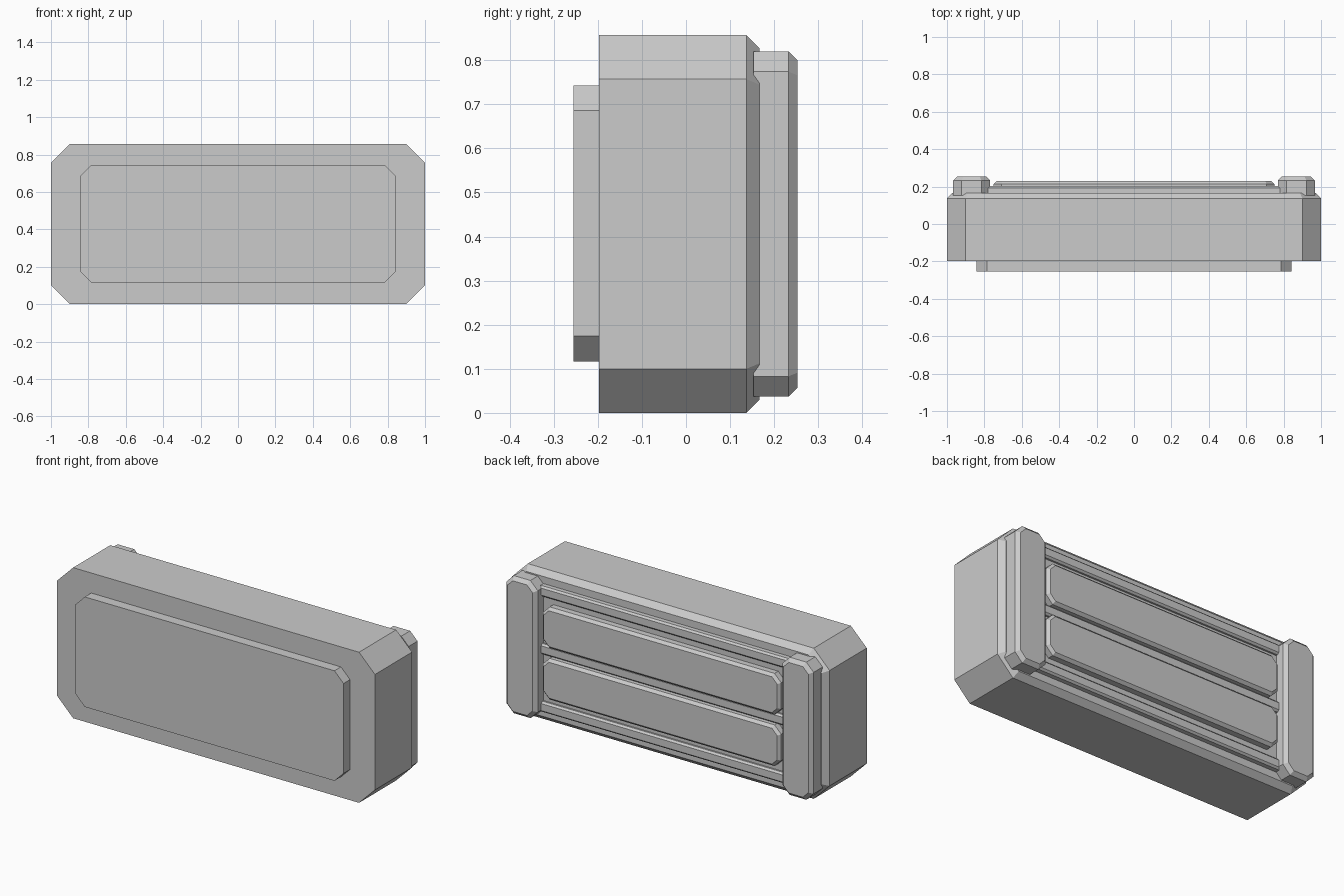
import bpy, bmesh

if "Cube" in bpy.data.objects:
    bpy.data.objects.remove(bpy.data.objects["Cube"])


def outline(x0, x1, z0, z1, c):
    """Chamfered rectangle in the xz plane."""
    if c <= 0:
        return [(x0, z0), (x1, z0), (x1, z1), (x0, z1)]
    return [(x0 + c, z0), (x1 - c, z0), (x1, z0 + c), (x1, z1 - c),
            (x1 - c, z1), (x0 + c, z1), (x0, z1 - c), (x0, z0 + c)]


def slab(name, x0, x1, z0, z1, y0, y1, cut=0.0, bevel=0.0):
    """Chamfered slab from y0 to y1 with an optional bevel around its back face."""
    rings = [(y0, 0.0), (y1 - bevel, 0.0)]
    if bevel:
        rings.append((y1, bevel))
    bm = bmesh.new()
    loops = []
    for y, d in rings:
        c = cut - 0.586 * d if cut else 0.0
        pts = outline(x0 + d, x1 - d, z0 + d, z1 - d, c)
        loops.append([bm.verts.new((x, y, z)) for x, z in pts])
    n = len(loops[0])
    bm.faces.new(loops[0])
    bm.faces.new(loops[-1][::-1])
    for a, b in zip(loops, loops[1:]):
        for i in range(n):
            j = (i + 1) % n
            bm.faces.new((a[i], b[i], b[j], a[j]))
    bmesh.ops.recalc_face_normals(bm, faces=bm.faces[:])
    mesh = bpy.data.meshes.new(name)
    bm.to_mesh(mesh)
    bm.free()
    ob = bpy.data.objects.new(name, mesh)
    bpy.context.collection.objects.link(ob)
    return ob


# Main housing and raised front panel
slab("body", -1.0, 1.0, 0.0, 0.857, -0.197, 0.167, 0.1, 0.03)
slab("front_panel", -0.843, 0.843, 0.117, 0.743, -0.255, -0.19, 0.057)

# Upright end caps on the back
for side, x0, x1 in (("right", 0.77, 0.967), ("left", -0.967, -0.77)):
    slab("end_cap_" + side, x0, x1, 0.037, 0.82, 0.153, 0.253, 0.046, 0.02)

# Thin backing plate and three horizontal rails
slab("back_plate", -0.78, 0.78, 0.09, 0.767, 0.16, 0.182)
for i, z in enumerate((0.10, 0.4285, 0.757)):
    slab(f"rail_{i}", -0.78, 0.78, z - 0.03, z + 0.03, 0.16, 0.202, 0.0, 0.01)

# Two raised back panels between the rails
for i, z in enumerate((0.282, 0.575)):
    slab(f"back_panel_{i}", -0.75, 0.75, z - 0.117, z + 0.117, 0.17, 0.23, 0.042, 0.015)
